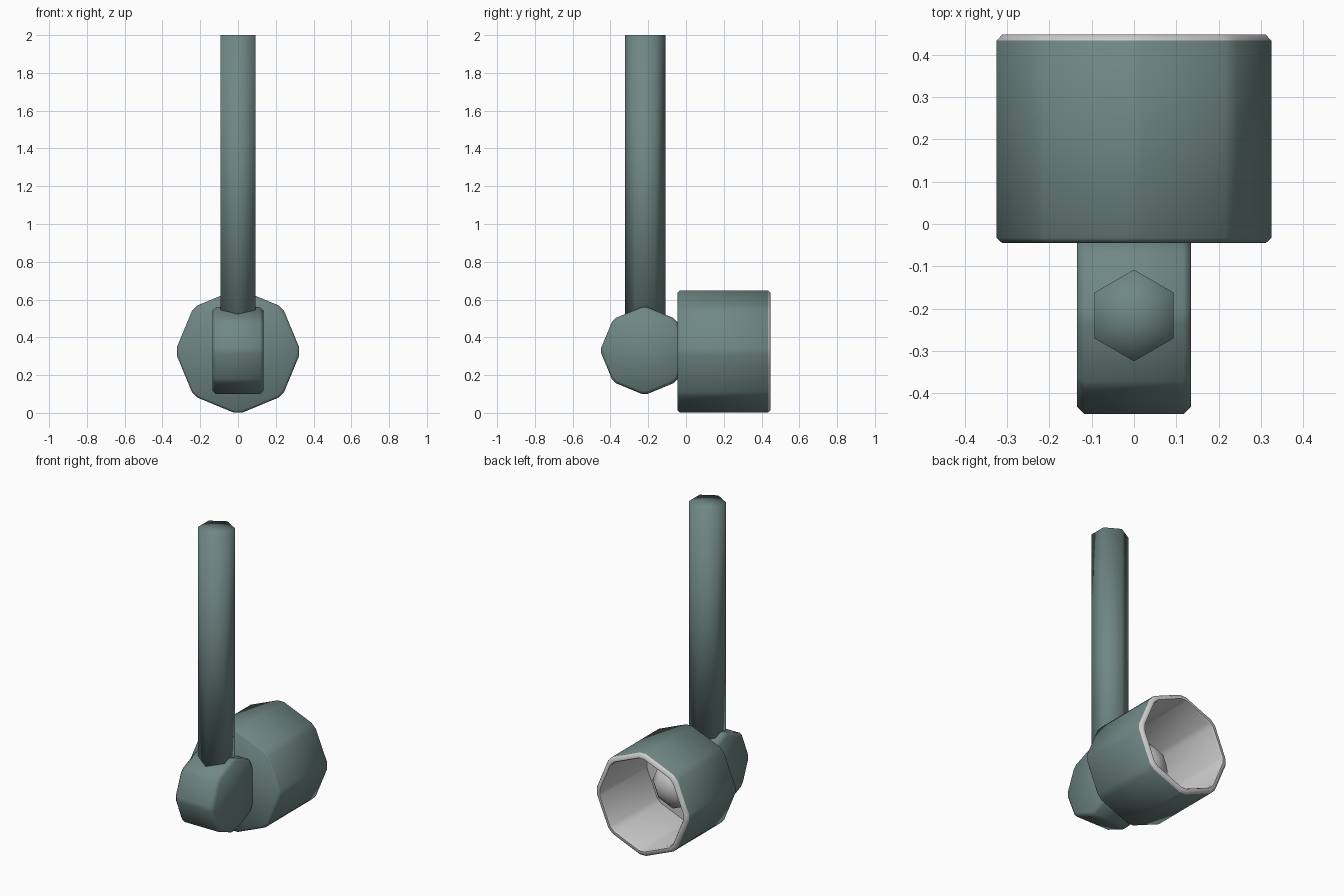
import bpy, bmesh, math
from mathutils import Vector, Matrix

if "Cube" in bpy.data.objects:
    bpy.data.objects.remove(bpy.data.objects["Cube"])

green = bpy.data.materials.new("painted_metal")
green.diffuse_color = (0.16, 0.245, 0.23, 1)
green.use_nodes = True
green.node_tree.nodes["Principled BSDF"].inputs["Base Color"].default_value = green.diffuse_color
grey = bpy.data.materials.new("pale_lining")
grey.diffuse_color = (0.6, 0.6, 0.6, 1)
grey.use_nodes = True
grey.node_tree.nodes["Principled BSDF"].inputs["Base Color"].default_value = grey.diffuse_color


def outline(r, cut, n=8):
    """Regular polygon with every corner slightly cut off."""
    c = [Vector((r * math.cos(2 * math.pi * i / n), r * math.sin(2 * math.pi * i / n)))
         for i in range(n)]
    pts = []
    for i, p in enumerate(c):
        for q in (c[i - 1], c[(i + 1) % n]):
            pts.append(p + (q - p).normalized() * cut)
    return pts


def finish(name, bm, mats, angle):
    me = bpy.data.meshes.new(name)
    bmesh.ops.recalc_face_normals(bm, faces=bm.faces)
    bm.to_mesh(me)
    bm.free()
    ob = bpy.data.objects.new(name, me)
    bpy.context.collection.objects.link(ob)
    for m in mats:
        me.materials.append(m)
    bpy.ops.object.select_all(action='DESELECT')
    ob.select_set(True)
    bpy.context.view_layer.objects.active = ob
    bpy.ops.object.shade_smooth_by_angle(angle=math.radians(angle))
    return ob


def lathe(name, profile, place, mats, lining_from=99):
    """Stack octagon rings (radius, height) along an axis and close both ends."""
    bm = bmesh.new()
    rings = [[bm.verts.new(place(p.x, p.y, h)) for p in outline(r, r * 0.07)]
             for r, h in profile]
    bm.faces.new(rings[0])
    for k, (a, b) in enumerate(zip(rings, rings[1:])):
        for i in range(len(a)):
            j = (i + 1) % len(a)
            f = bm.faces.new((a[i], a[j], b[j], b[i]))
            f.material_index = int(k >= lining_from)
    f = bm.faces.new(rings[-1])
    f.material_index = int(lining_from < 99)
    return finish(name, bm, mats, 50)


# Lamp cup: octagonal shell along y, pale rim and inside
lathe("lamp_cup",
      [(0.320, -0.045), (0.333, -0.033), (0.333, 0.433), (0.320, 0.447),
       (0.302, 0.447), (0.296, 0.435), (0.296, -0.02)],
      lambda a, b, h: (a, h, 0.325 + b), [green, grey], 2)

# Swivel hub: octagonal drum along x
lathe("swivel_hub",
      [(0.218, -0.135), (0.236, -0.117), (0.236, 0.117), (0.218, 0.135)],
      lambda a, b, h: (h, -0.219 + a, 0.33 + b), [green])

# Bulb inside the cup
bm = bmesh.new()
bmesh.ops.create_uvsphere(bm, u_segments=8, v_segments=6, radius=0.165,
                          matrix=Matrix.Translation((0, 0.05, 0.325)) @ Matrix.Rotation(math.pi / 2, 4, 'X'))
finish("bulb", bm, [grey], 60)

# Hanging pole: hexagonal rod with a softly shaded end
bm = bmesh.new()
bmesh.ops.create_cone(bm, cap_ends=True, cap_tris=True, segments=6, radius1=0.108,
                      radius2=0.108, depth=1.6,
                      matrix=Matrix.Translation((0, -0.216, 1.2)))
finish("pole", bm, [green], 180)
